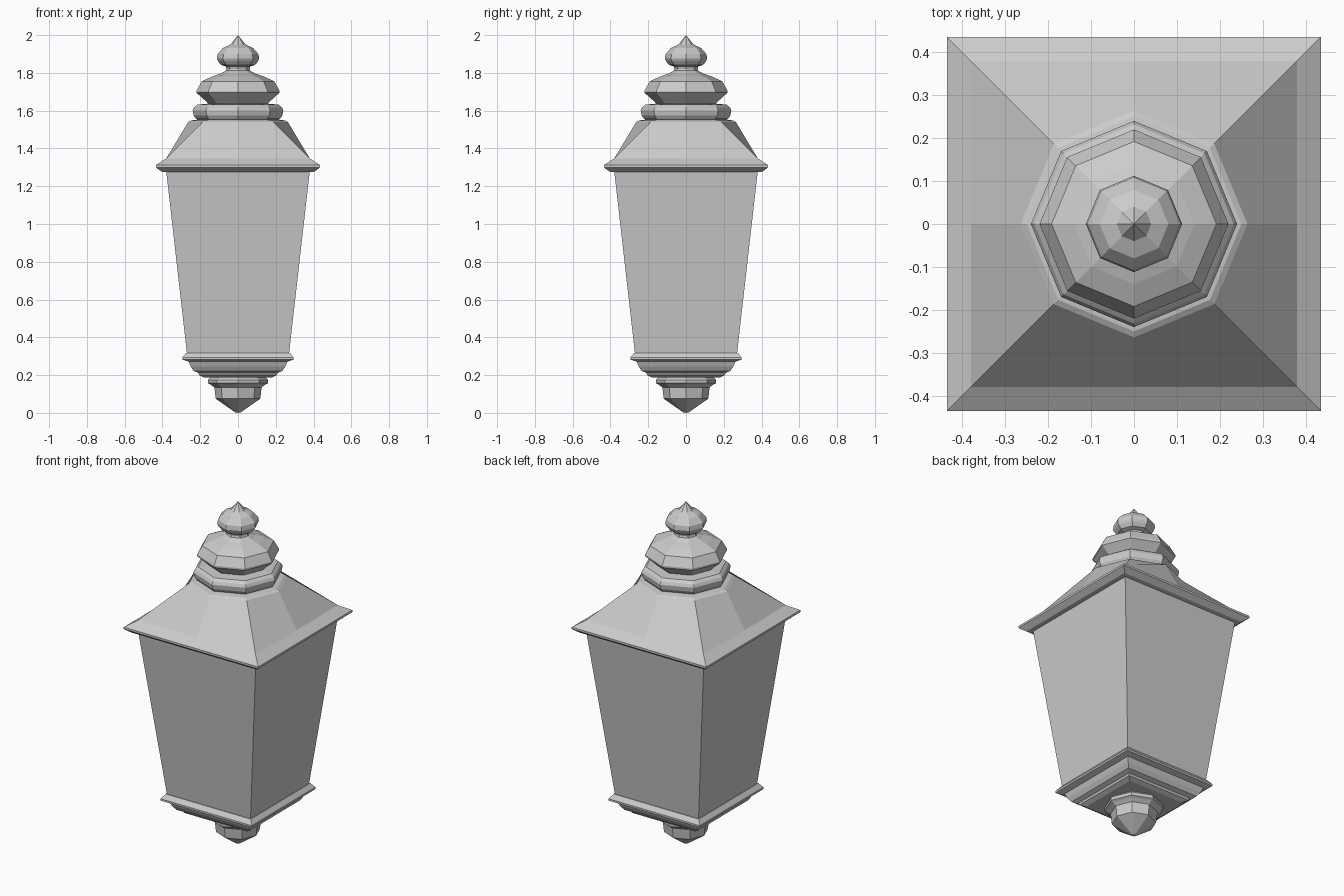
import bpy, bmesh, math

if "Cube" in bpy.data.objects:
    bpy.data.objects.remove(bpy.data.objects["Cube"])


def lathe(name, profile):
    """Stack eight-point rings (half width, z, shape); shape 'o' octagon, 's' square."""
    bm = bmesh.new()
    rings = []
    for r, z, shape in profile:
        ring = []
        for i in range(8):
            a = i * math.pi / 4
            k = r * math.sqrt(2) if shape == 's' and i % 2 else r
            ring.append(bm.verts.new((k * math.cos(a), k * math.sin(a), z)))
        rings.append(ring)
    for low, up in zip(rings, rings[1:]):
        for i in range(8):
            j = (i + 1) % 8
            bm.faces.new((low[i], low[j], up[j], up[i]))
    bm.faces.new(rings[0][::-1])
    bm.faces.new(rings[-1])
    bmesh.ops.remove_doubles(bm, verts=bm.verts, dist=0.0005)
    bmesh.ops.recalc_face_normals(bm, faces=bm.faces)
    mesh = bpy.data.meshes.new(name)
    bm.to_mesh(mesh)
    bm.free()
    obj = bpy.data.objects.new(name, mesh)
    bpy.context.collection.objects.link(obj)
    return obj


def octa(points):
    return [(r, z, 'o') for r, z in points]


def square(points):
    return [(r, z, 's') for r, z in points]


# Pendant under the lantern
lathe("bottom_finial", octa([
    (0, 0), (0.015, 0.003), (0.118, 0.075), (0.125, 0.135), (0.145, 0.15),
    (0.158, 0.157), (0.158, 0.175), (0.148, 0.185), (0.14, 0.2)]))

# Stepped square base
lathe("base_moulding", square([
    (0.18, 0.188), (0.205, 0.2), (0.21, 0.212), (0.235, 0.222), (0.25, 0.245),
    (0.262, 0.272), (0.295, 0.282), (0.295, 0.293), (0.275, 0.318)]))

# Tapered glass body
lathe("lantern_body", square([(0.27, 0.312), (0.38, 1.28)]))

# Roof turning from square eaves to an octagonal top
lathe("roof", square([
    (0.38, 1.275), (0.405, 1.277), (0.435, 1.30), (0.435, 1.312), (0.38, 1.347)])
    + octa([(0.264, 1.54), (0.25, 1.548), (0.21, 1.553)]))

# Collar ring
lathe("roof_collar", octa([
    (0.21, 1.552), (0.222, 1.557), (0.235, 1.575), (0.24, 1.602),
    (0.232, 1.618), (0.215, 1.632), (0.15, 1.638)]))

# Small dome
lathe("dome", octa([
    (0.155, 1.636), (0.17, 1.65), (0.22, 1.695), (0.22, 1.705), (0.192, 1.755),
    (0.14, 1.78), (0.09, 1.797), (0.064, 1.812), (0.06, 1.825)]))

# Top finial
lathe("top_finial", octa([
    (0.06, 1.818), (0.066, 1.835), (0.09, 1.842), (0.106, 1.862), (0.112, 1.875),
    (0.108, 1.9), (0.08, 1.932), (0.04, 1.95), (0.02, 1.975), (0, 2.0)]))
